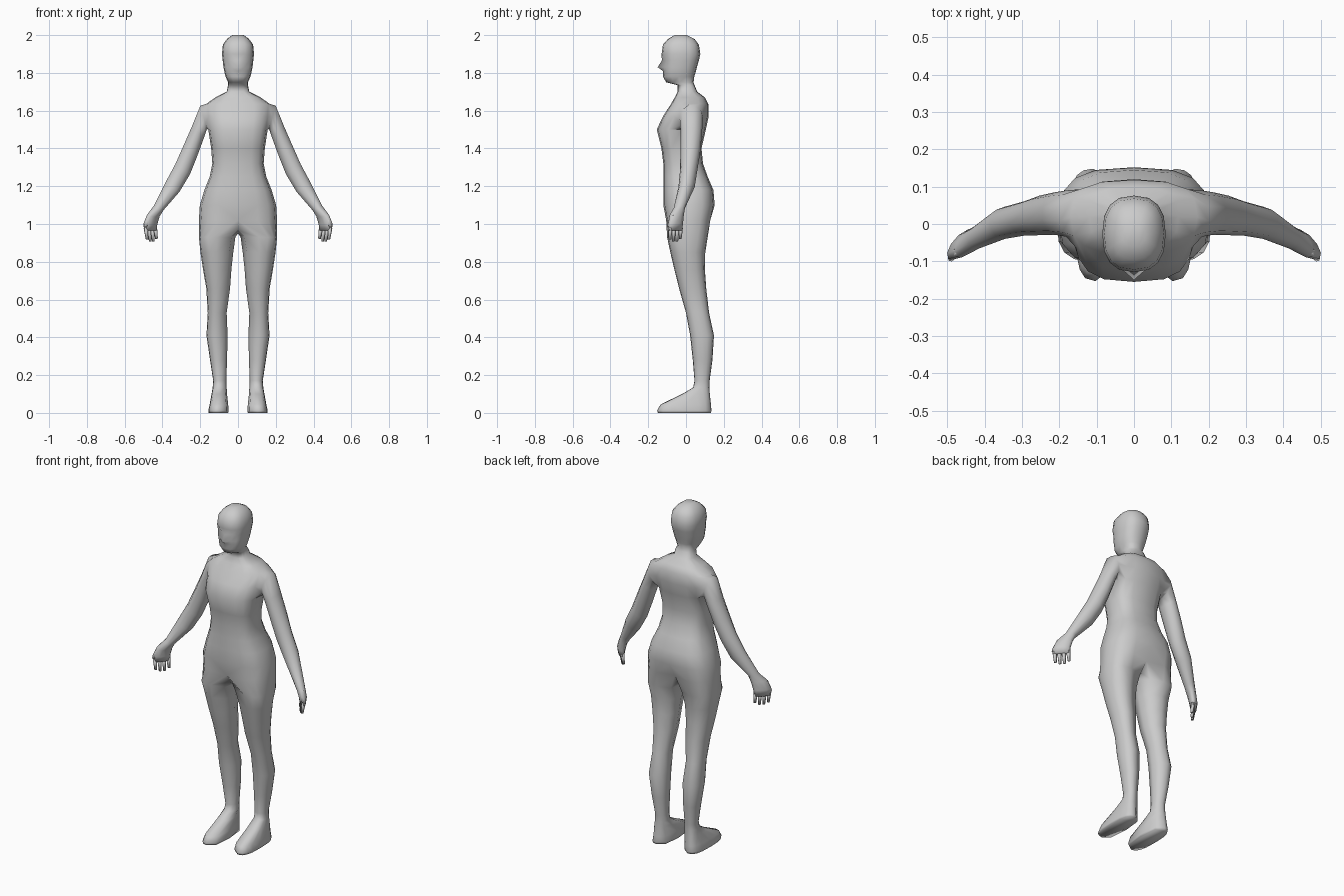
import bpy, bmesh
from math import sin, cos, radians
from mathutils import Vector, Matrix


def power(v, p):
    return (1 if v >= 0 else -1) * abs(v) ** p if abs(v) > 1e-6 else 0.0


def bridge(bm, a, b, closed=True, skip=()):
    n = len(a)
    for i in range(n if closed else n - 1):
        if i not in skip:
            j = (i + 1) % n
            bm.faces.new((a[i], a[j], b[j], b[i]))


def finish(bm, name):
    # Mirror the finished half to the other side of the body
    bmesh.ops.mirror(bm, geom=bm.verts[:] + bm.edges[:] + bm.faces[:],
                     matrix=Matrix(), merge_dist=0.0001, axis='X')
    bmesh.ops.remove_doubles(bm, verts=bm.verts[:], dist=0.0001)
    bmesh.ops.recalc_face_normals(bm, faces=bm.faces[:])
    for f in bm.faces:
        f.smooth = True
    mesh = bpy.data.meshes.new(name)
    bm.to_mesh(mesh)
    bm.free()
    obj = bpy.data.objects.new(name, mesh)
    bpy.context.collection.objects.link(obj)
    return obj


ARC = [radians(-90 + 22.5 * i) for i in range(9)]
INNER = [radians(a) for a in (135, 180, 225)]

bm = bmesh.new()


def half_ring(z, w, yf, yb, p):
    c, d = (yf + yb) / 2, (yb - yf) / 2
    return [bm.verts.new((w * power(cos(t), p), c + d * power(sin(t), p), z)) for t in ARC]


# Torso and neck: height, half width, front, back
torso = [(1.02, .207, -.105, .135), (1.10, .202, -.12, .152), (1.18, .178, -.12, .145),
         (1.25, .15, -.12, .115), (1.32, .136, -.12, .09), (1.40, .142, -.13, .082),
         (1.50, .157, -.155, .105), (1.57, .165, -.122, .12), (1.635, .17, -.08, .118),
         (1.67, .12, -.06, .10), (1.70, .06, -.045, .06), (1.735, .053, -.045, .045)]
# Head, same layout
head = [(1.75, .052, -.105, .04), (1.78, .066, -.122, .044), (1.81, .073, -.122, .053),
        (1.83, .077, -.124, .058), (1.865, .081, -.122, .068), (1.90, .085, -.129, .076),
        (1.95, .08, -.122, .068), (1.98, .058, -.095, .045), (2.0, .03, -.06, .005)]
rows = [half_ring(*r, .7) for r in torso] + [half_ring(*r, .8) for r in head]
ARMPIT = 6
for k in range(len(rows) - 1):
    hole = (3, 4, 5) if k in (ARMPIT, ARMPIT + 1) else ()
    bridge(bm, rows[k], rows[k + 1], closed=False, skip=hole)
bm.faces.new(rows[-1])

# Nose, eye sockets and the cleft at the seat
h = len(torso)
rows[h + 3][0].co.y -= .026
rows[h + 4][0].co.y -= .006
rows[h + 4][1].co.y += .010
rows[h + 2][1].co.y += .004
rows[0][8].co.y -= .03

# Leg and foot: height, inner x, outer x, front, back
leg = [(.93, .014, .207, -.10, .115), (.85, .025, .199, -.083, .102),
       (.76, .035, .185, -.062, .10), (.66, .042, .168, -.037, .107),
       (.53, .06, .16, 0, .122), (.41, .055, .167, .022, .148),
       (.28, .058, .148, .036, .14), (.17, .062, .131, .045, .125),
       (.135, .06, .134, .038, .124), (.10, .058, .14, -.02, .126),
       (.045, .052, .15, -.135, .132), (.012, .05, .157, -.153, .135),
       (0, .052, .155, -.149, .132)]
crotch = [bm.verts.new((0, y, z)) for y, z in ((.065, .965), (0, .95), (-.06, .965))]
prev = rows[0] + crotch
for z, xi, xo, yf, yb in leg:
    p = .7 if z > .9 or z < .12 else .88
    ring = [bm.verts.new(((xi + xo) / 2 + (xo - xi) / 2 * power(cos(t), p),
                          (yf + yb) / 2 + (yb - yf) / 2 * power(sin(t), p), z))
            for t in ARC + INNER]
    bridge(bm, prev, ring)
    prev = ring
bm.faces.new(prev)

# Arm and palm: centre, outward half axis, sideways half axis
arm = [((.182, .028, 1.565), (.018, 0, .065), (0, .062, 0)),
       ((.212, .028, 1.487), (.035, 0, .028), (0, .057, 0)),
       ((.253, .023, 1.385), (.038, 0, .030), (0, .053, 0)),
       ((.293, .015, 1.290), (.041, 0, .028), (0, .046, 0)),
       ((.347, .003, 1.195), (.039, 0, .026), (0, .043, 0)),
       ((.420, -.035, 1.085), (.024, .01, .012), (-.01, .030, 0)),
       ((.448, -.050, 1.045), (.018, .014, .008), (-.028, .038, 0)),
       ((.464, -.055, 1.000), (.017, .014, .004), (-.033, .038, 0)),
       ((.464, -.055, .965), (.012, .011, 0), (-.032, .035, 0))]
lo, mid, hi = rows[ARMPIT:ARMPIT + 3]
prev = lo[3:7] + [mid[6]] + hi[6:2:-1] + [mid[3]]
for c, u, v in arm:
    c, u, v = Vector(c), Vector(u), Vector(v)
    ring = [bm.verts.new(c + v * cos(t) + u * sin(t))
            for t in [radians(216 + 36 * i) for i in range(10)]]
    bridge(bm, prev, ring)
    prev = ring
bm.faces.new(prev)
finish(bm, "body")

# Fingers and thumb
bm = bmesh.new()


def finger(a, b, r1, r2):
    a, b = Vector(a), Vector(b)
    rot = (b - a).to_track_quat('Z', 'Y').to_matrix().to_4x4()
    bmesh.ops.create_cone(bm, cap_ends=True, segments=6, radius1=r1, radius2=r2,
                          depth=(b - a).length, matrix=Matrix.Translation((a + b) / 2) @ rot)


for k, tip in ((-.78, .918), (-.26, .908), (.26, .908), (.78, .922)):
    x, y = .464 - .032 * k, -.055 + .035 * k
    finger((x, y, .98), (x - .008, y - .003, tip), .0115, .0075)
finger((.470, -.072, 1.045), (.491, -.093, .985), .013, .008)
finish(bm, "fingers")
